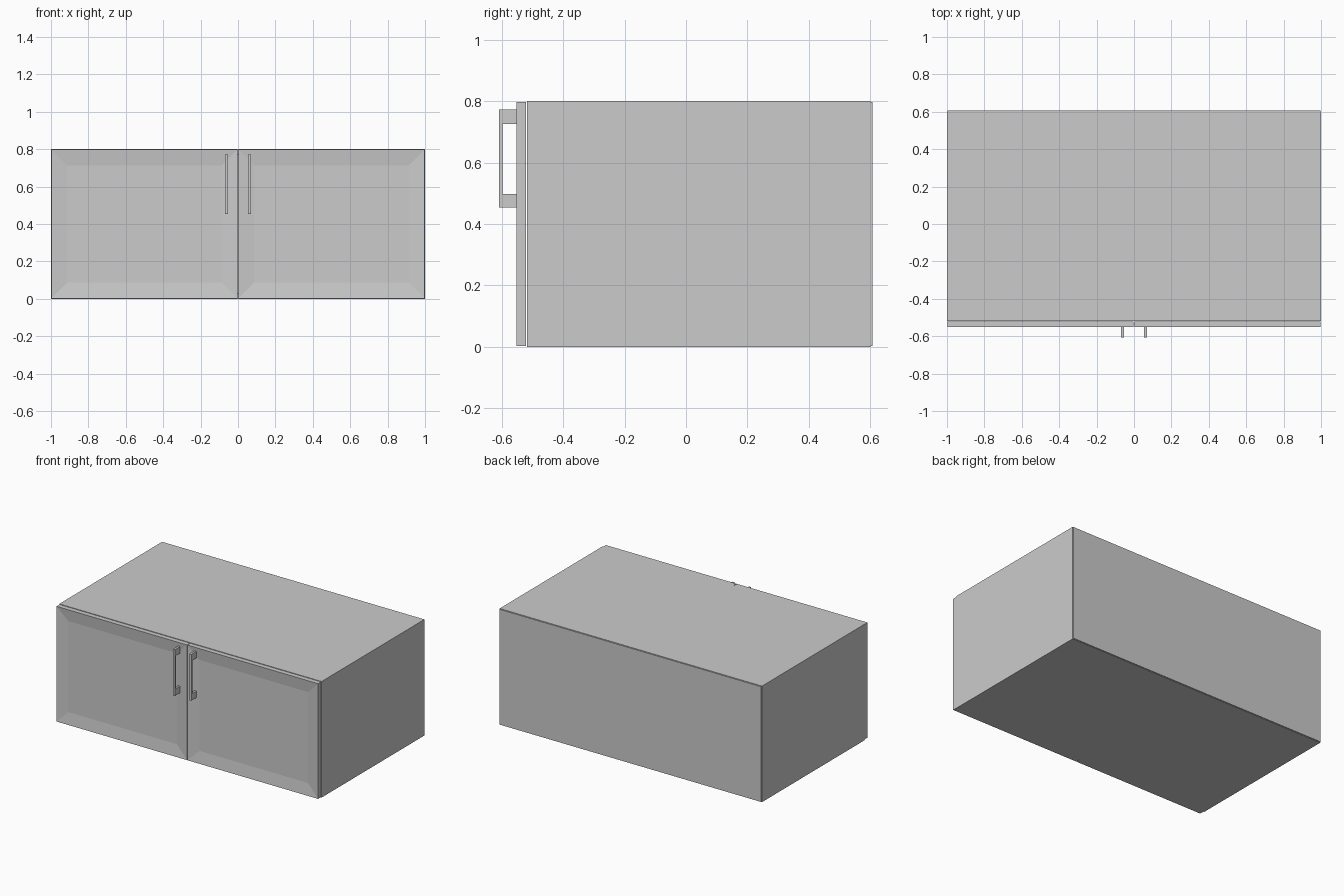
import bpy, bmesh

if "Cube" in bpy.data.objects:
    bpy.data.objects.remove(bpy.data.objects["Cube"])


def finish(name, bm):
    bmesh.ops.recalc_face_normals(bm, faces=bm.faces)
    mesh = bpy.data.meshes.new(name)
    bm.to_mesh(mesh)
    bm.free()
    obj = bpy.data.objects.new(name, mesh)
    bpy.context.collection.objects.link(obj)
    return obj


def box_bm(x0, x1, y0, y1, z0, z1):
    bm = bmesh.new()
    bmesh.ops.create_cube(bm, size=1)
    for v in bm.verts:
        v.co = (x1 if v.co.x > 0 else x0,
                y1 if v.co.y > 0 else y0,
                z1 if v.co.z > 0 else z0)
    return bm


def box(name, *bounds):
    return finish(name, box_bm(*bounds))


def door(name, x0, x1):
    # Slab whose front face is inset and pushed back to form the panel
    bm = box_bm(x0, x1, -0.552, -0.52, 0.003, 0.797)
    bm.normal_update()
    front = min(bm.faces, key=lambda f: f.calc_center_median().y)
    bmesh.ops.inset_region(bm, faces=[front], thickness=0.118)
    bmesh.ops.translate(bm, verts=front.verts, vec=(0, 0.01, 0))
    return finish(name, bm)


def handle(name, x):
    # C-shaped pull extruded across its width
    w = 0.0075
    profile = [(-0.552, 0.453), (-0.608, 0.453), (-0.608, 0.772), (-0.552, 0.772),
               (-0.552, 0.726), (-0.597, 0.726), (-0.597, 0.498), (-0.552, 0.498)]
    bm = bmesh.new()
    face = bm.faces.new([bm.verts.new((x - w, y, z)) for y, z in profile])
    ext = bmesh.ops.extrude_face_region(bm, geom=[face], use_keep_orig=True)
    moved = [g for g in ext["geom"] if isinstance(g, bmesh.types.BMVert)]
    bmesh.ops.translate(bm, verts=moved, vec=(2 * w, 0, 0))
    return finish(name, bm)


# Carcass boards
T = 0.03
box("top_board", -1, 1, -0.518, 0.601, 0.8 - T, 0.8)
box("bottom_board", -1, 1, -0.518, 0.601, 0, T)
box("back_panel", -0.997, 0.997, 0.601, 0.607, 0.003, 0.797)

# Sides, doors and handles, mirrored left and right
for side, s in (("left", -1), ("right", 1)):
    box(side + "_side_board", *sorted((s * (1 - T), s)), -0.518, 0.601, T, 0.8 - T)
    door(side + "_door", *sorted((s * 0.002, s * 0.997)))
    handle(side + "_handle", s * 0.062)
